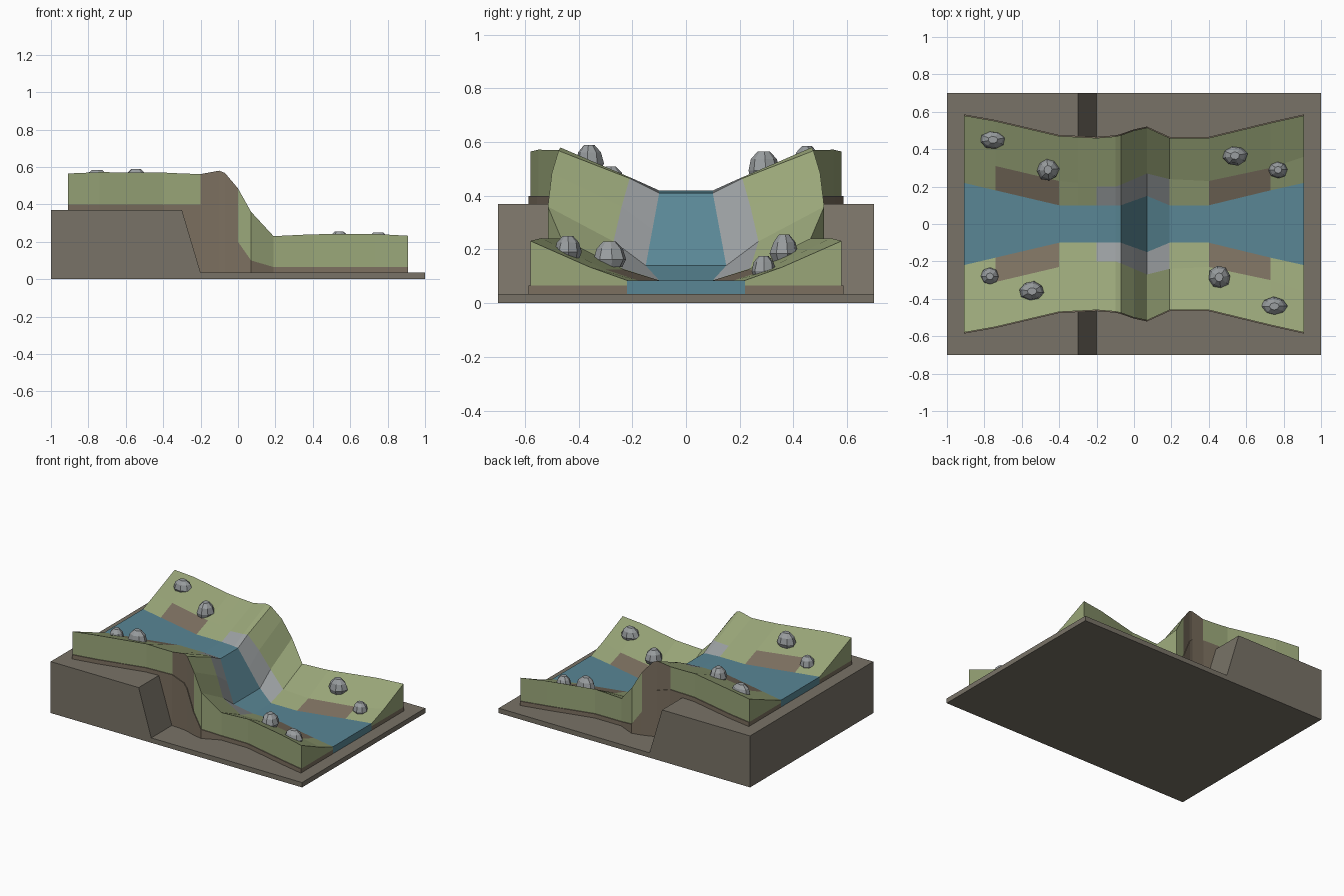
import bpy, bmesh, math, random

if "Cube" in bpy.data.objects:
    bpy.data.objects.remove(bpy.data.objects["Cube"])
random.seed(4)


def mat(name, r, g, b):
    m = bpy.data.materials.new(name)
    m.diffuse_color = (r, g, b, 1)
    m.use_nodes = True
    m.node_tree.nodes["Principled BSDF"].inputs["Base Color"].default_value = m.diffuse_color
    return m


GRASS = mat("grass", 0.32, 0.38, 0.19)
DIRT = mat("dirt", 0.20, 0.16, 0.115)
ROCK = mat("rock", 0.32, 0.34, 0.35)
WATER = mat("water", 0.10, 0.24, 0.30)
BASE = mat("plinth", 0.19, 0.17, 0.135)


def finish(bm, name, mats):
    bmesh.ops.recalc_face_normals(bm, faces=bm.faces)
    me = bpy.data.meshes.new(name)
    bm.to_mesh(me)
    bm.free()
    for m in mats:
        me.materials.append(m)
    ob = bpy.data.objects.new(name, me)
    bpy.context.collection.objects.link(ob)
    return ob


# Stepped plinth: side profile extruded across y
bm = bmesh.new()
prof = [(-1, 0), (1, 0), (1, .035), (-.2, .035), (-.3, .37), (-1, .37)]
face = bm.faces.new([bm.verts.new((x, -.7, z)) for x, z in prof])
ext = bmesh.ops.extrude_face_region(bm, geom=[face])["geom"]
bmesh.ops.translate(bm, vec=(0, 1.4, 0), verts=[v for v in ext if isinstance(v, bmesh.types.BMVert)])
finish(bm, "plinth", [BASE])

# Stations along the river: x, water edge y, mid bank y, rim y,
# water z, mid bank z, rim z, dirt band top z
S = [(-.91, .22, .36, .58, .42, .475, .565, .40),
     (-.74, .18, .31, .55, .42, .475, .572, .40),
     (-.40, .10, .23, .47, .42, .470, .570, .40),
     (-.30, .10, .22, .465, .42, .467, .565, .40),
     (-.20, .10, .20, .46, .42, .460, .562, .40),
     (-.10, .10, .20, .468, .415, .465, .580, .37),
     (-.07, .10, .21, .475, .41, .465, .568, .34),
     (0, .125, .24, .50, .275, .36, .485, .20),
     (.07, .15, .27, .515, .14, .23, .36, .10),
     (.19, .10, .24, .46, .085, .13, .23, .065),
     (.40, .10, .23, .46, .085, .125, .24, .065),
     (.73, .18, .30, .54, .085, .125, .242, .065),
     (.91, .22, .36, .58, .085, .135, .232, .065)]


def floor(x):
    return .365 if x < -.25 else .03


# River banks: one side lofted through the stations, then mirrored
bm = bmesh.new()
rows = []
for x, a, b, c, wz, mz, rz, bz in S:
    pts = [(a, floor(x)), (a, bz), (a, wz), (b, mz), (c, rz), (c, bz), (c + .006, bz), (c + .006, floor(x))]
    rows.append([bm.verts.new((x, -y, z)) for y, z in pts])
for i, (p, q) in enumerate(zip(rows, rows[1:])):
    x = (S[i][0] + S[i + 1][0]) / 2
    for k in range(7):
        f = bm.faces.new((p[k], p[k + 1], q[k + 1], q[k]))
        m = 0
        if k in (0, 1, 5, 6):
            m = 1
        elif k == 2:
            m = 1 if .4 < abs(x) < .73 else 2 if -.2 < x < .19 else 0
        elif k == 4 and -.2 < x < 0:
            m = 1
        f.material_index = m
for r in (rows[0], rows[-1]):
    bm.faces.new((r[1], r[2], r[3], r[4], r[5]))
    bm.faces.new((r[0], r[1], r[5], r[6], r[7])).material_index = 1
banks = finish(bm, "river_banks", [GRASS, DIRT, ROCK])
banks.modifiers.new("mirror", "MIRROR").use_axis = (False, True, False)

# Water ribbon with closed ends
bm = bmesh.new()
rows = [[bm.verts.new((s[0], y, z)) for y, z in
         ((-s[1], floor(s[0])), (-s[1], s[4]), (s[1], s[4]), (s[1], floor(s[0])))] for s in S]
for p, q in zip(rows, rows[1:]):
    bm.faces.new((p[1], p[2], q[2], q[1]))
for r in (rows[0], rows[-1]):
    bm.faces.new(r)
finish(bm, "water", [WATER])


# Faceted boulders: eight-sided tapered rings
def boulder(n, x, y, z, rx, ry, h):
    bm = bmesh.new()
    turn = random.random()
    rings = []
    for r, t in ((.8, 0), (1, .3), (.8, .72), (.38, 1)):
        rings.append([bm.verts.new((x + rx * r * math.cos(a) * random.uniform(.92, 1.05),
                                    y + ry * r * math.sin(a) * random.uniform(.92, 1.05), z + h * t))
                      for a in (turn + math.tau * k / 8 for k in range(8))])
    for p, q in zip(rings, rings[1:]):
        for k in range(8):
            j = (k + 1) % 8
            bm.faces.new((p[k], p[j], q[j], q[k]))
    bm.faces.new(rings[0])
    bm.faces.new(rings[-1])
    finish(bm, f"boulder_{n}", [ROCK])


for n, b in enumerate([(-.755, .45, .50, .07, .05, .085), (-.46, .29, .465, .06, .062, .10),
                       (.54, .365, .155, .068, .053, .10), (.77, .29, .095, .053, .048, .08),
                       (-.77, -.28, .425, .052, .05, .085), (-.545, -.36, .49, .068, .053, .10),
                       (.455, -.285, .135, .06, .062, .095), (.75, -.44, .165, .07, .05, .085)]):
    boulder(n + 1, *b)
